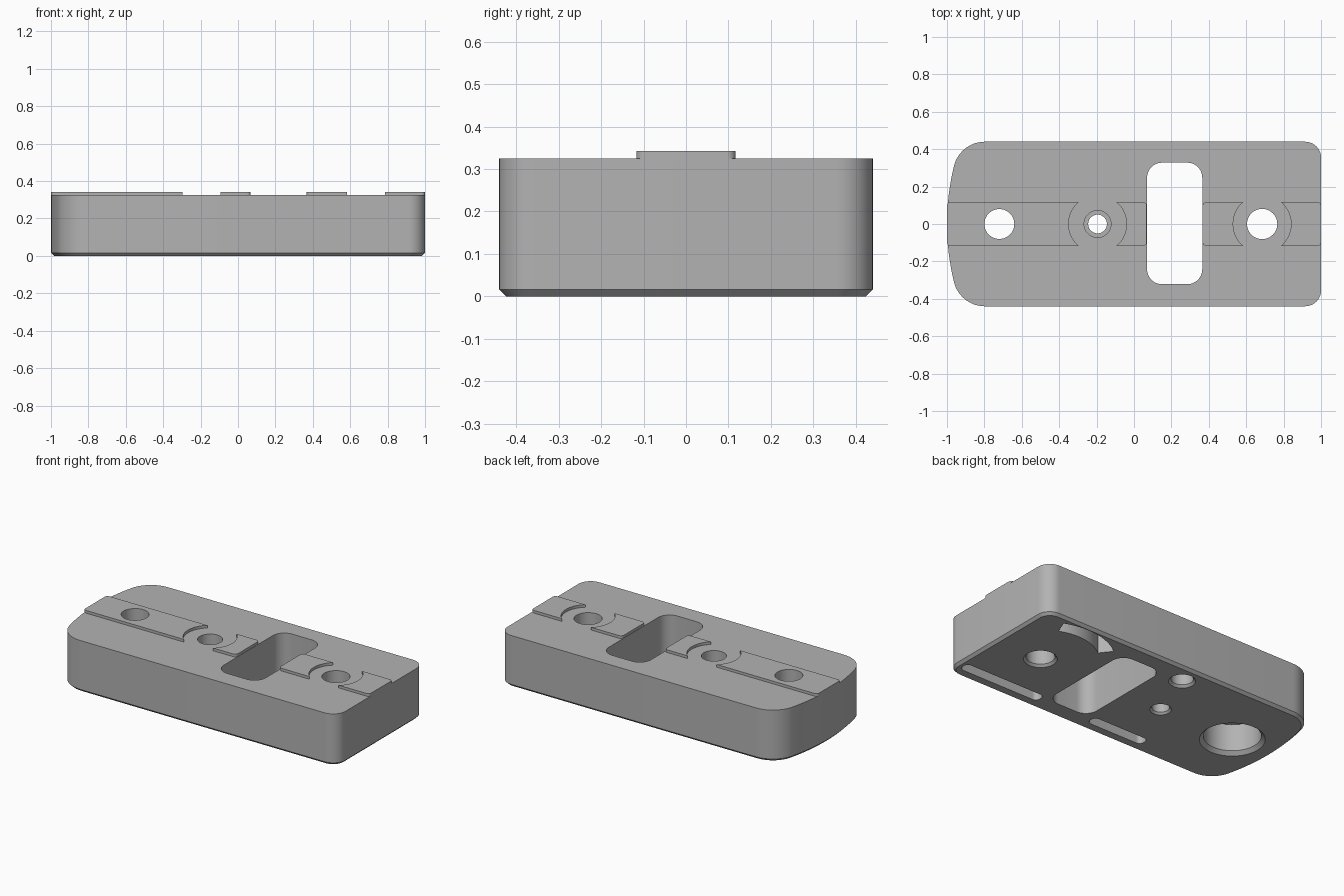
import bpy, bmesh
from math import sin, cos, pi, radians, sqrt, tan
from mathutils import Vector

if "Cube" in bpy.data.objects:
    bpy.data.objects.remove(bpy.data.objects["Cube"])

grey = bpy.data.materials.new("light_grey")
grey.use_nodes = True
grey.diffuse_color = (0.45, 0.45, 0.45, 1)
grey.node_tree.nodes["Principled BSDF"].inputs["Base Color"].default_value = grey.diffuse_color

BODY_TOP, RAIL_TOP, RAIL_HALF = 0.325, 0.342, 0.117
LEFT_HOLE, MID_HOLE, RIGHT_HOLE = -0.72, -0.195, 0.685


def rounded(corners, steps=10):
    """Fillet the corners (x, y, radius) of a convex outline."""
    out = []
    for i, (x, y, r) in enumerate(corners):
        p = Vector((x, y))
        if r == 0:
            out.append(p)
            continue
        a = (Vector(corners[i - 1][:2]) - p).normalized()
        b = (Vector(corners[(i + 1) % len(corners)][:2]) - p).normalized()
        half = a.angle(b) / 2
        centre = p + (a + b).normalized() * (r / sin(half))
        start = p + a * (r / tan(half)) - centre
        end = p + b * (r / tan(half)) - centre
        turn = pi - 2 * half
        for k in range(steps + 1):
            t = k / steps
            out.append(centre + (start * sin((1 - t) * turn) + end * sin(t * turn)) / sin(turn))
    return out


def box(x0, x1, y0, y1, r):
    return rounded([(x0, y0, r), (x1, y0, r), (x1, y1, r), (x0, y1, r)])


def arc(cx, r, a0, a1, n=24):
    return [Vector((cx + r * cos(radians(a0 + (a1 - a0) * k / n)),
                    r * sin(radians(a0 + (a1 - a0) * k / n)))) for k in range(n + 1)]


def make(name, loops, chamfer=0):
    """Loft (outline, height) loops into a closed solid."""
    bm = bmesh.new()
    rings = [[bm.verts.new((p.x, p.y, z)) for p in pts] for pts, z in loops]
    n = len(rings[0])
    base = bm.faces.new(rings[0])
    bm.faces.new(rings[-1])
    for lo, hi in zip(rings, rings[1:]):
        for i in range(n):
            bm.faces.new((lo[i], lo[(i + 1) % n], hi[(i + 1) % n], hi[i]))
    bmesh.ops.recalc_face_normals(bm, faces=bm.faces)
    if chamfer:
        bmesh.ops.bevel(bm, geom=list(base.edges), offset=chamfer, segments=1, affect='EDGES')
    me = bpy.data.meshes.new(name)
    bm.to_mesh(me)
    bm.free()
    me.materials.append(grey)
    ob = bpy.data.objects.new(name, me)
    bpy.context.collection.objects.link(ob)
    return ob


def prism(name, pts, z0, z1, chamfer=0):
    return make(name, [(pts, z0), (pts, z1)], chamfer)


def bore(x, y, steps):
    """Turned cutter from (radius, height) steps."""
    ring = [Vector((cos(2 * pi * k / 48), sin(2 * pi * k / 48))) for k in range(48)]
    return make("cutter", [([p * r + Vector((x, y)) for p in ring], z) for r, z in steps])


def cut(ob, cutters):
    bpy.context.view_layer.objects.active = ob
    for c in cutters:
        m = ob.modifiers.new("cut", 'BOOLEAN')
        m.operation, m.solver, m.object = 'DIFFERENCE', 'EXACT', c
        bpy.ops.object.modifier_apply(modifier=m.name)
        bpy.data.objects.remove(c)


def smooth(ob):
    bpy.ops.object.select_all(action='DESELECT')
    ob.select_set(True)
    bpy.context.view_layer.objects.active = ob
    bpy.ops.object.shade_smooth_by_angle(angle=radians(30))


# Body: bowed left end, small fillets at the right end, chamfered underside
bow = 1.30
left_end = []
for k in range(-8, 9):
    y = -0.04 * k
    left_end.append((bow - 1 - sqrt(bow * bow - y * y), y, 0))
outline = rounded([(-0.923, -0.44, 0.17), (1, -0.44, 0.085), (1, 0.44, 0.085),
                   (-0.923, 0.44, 0.17)] + left_end)
body = prism("mount_body", outline, 0, BODY_TOP, 0.016)

# Arc pocket on the underside, concentric with the right hole
pocket = arc(RIGHT_HOLE, 0.33, 68, 128) + arc(RIGHT_HOLE, 0.42, 128, 68)
cut(body, [
    prism("cutter", box(0.07, 0.365, -0.322, 0.328, 0.08), -0.1, 0.5),
    bore(LEFT_HOLE, 0, [(0.215, -0.03), (0.163, 0.022), (0.163, 0.19), (0.08, 0.19), (0.08, 0.5)]),
    bore(MID_HOLE, 0, [(0.09, -0.03), (0.05, 0.012), (0.05, 0.15), (0.072, 0.15), (0.072, 0.5)]),
    bore(RIGHT_HOLE, 0, [(0.125, -0.03), (0.081, 0.014), (0.081, 0.5)]),
    bore(-0.084, 0.32, [(0.105, -0.03), (0.063, 0.014), (0.063, 0.17)]),
    prism("cutter", box(0.40, 0.965, -0.375, -0.305, 0.03), -0.1, 0.1),
    prism("cutter", box(-0.36, 0.03, -0.375, -0.305, 0.03), -0.1, 0.1),
    prism("cutter", pocket, -0.1, 0.12),
])
smooth(body)

# Raised rail segments with round reliefs beside the bolt holes
for name, x0, x1, hole in (("rail_left_end", -1, -0.25, MID_HOLE),
                           ("rail_left_inner", -0.14, 0.068, MID_HOLE),
                           ("rail_right_inner", 0.367, 0.62, RIGHT_HOLE),
                           ("rail_right_end", 0.74, 1, RIGHT_HOLE)):
    rail = prism(name, box(x0, x1, -RAIL_HALF, RAIL_HALF, 0.02), BODY_TOP, RAIL_TOP)
    cutters = [bore(hole, 0, [(0.155, 0.2), (0.155, 0.5)])]
    if name == "rail_left_end":
        cutters.append(bore(LEFT_HOLE, 0, [(0.08, 0.2), (0.08, 0.5)]))
    cut(rail, cutters)
    smooth(rail)
